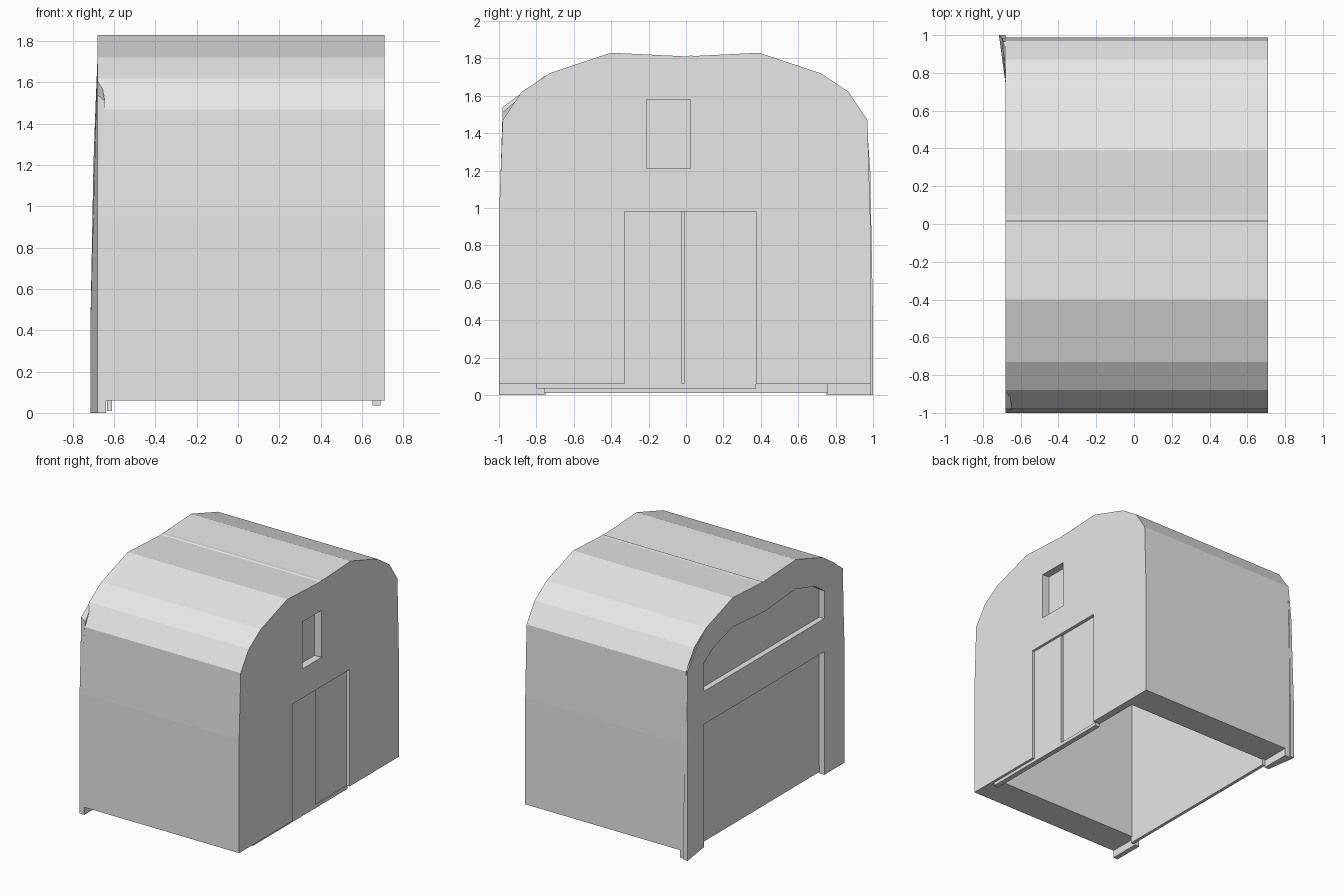
import bpy, bmesh

if "Cube" in bpy.data.objects:
    bpy.data.objects.remove(bpy.data.objects["Cube"])

grey = bpy.data.materials.new("plain_grey")
grey.diffuse_color = (0.8, 0.8, 0.8, 1)
grey.use_nodes = True
grey.node_tree.nodes["Principled BSDF"].inputs["Base Color"].default_value = grey.diffuse_color


def make(name, bm):
    bmesh.ops.recalc_face_normals(bm, faces=bm.faces)
    me = bpy.data.meshes.new(name)
    bm.to_mesh(me)
    bm.free()
    me.materials.append(grey)
    ob = bpy.data.objects.new(name, me)
    bpy.context.collection.objects.link(ob)
    return ob


def prism(name, profile, x0, x1):
    """Extrude a (y, z) outline along x."""
    bm = bmesh.new()
    a = [bm.verts.new((x0, y, z)) for y, z in profile]
    b = [bm.verts.new((x1, y, z)) for y, z in profile]
    n = len(a)
    bm.faces.new(a)
    bm.faces.new(b[::-1])
    for i in range(n):
        j = (i + 1) % n
        bm.faces.new((a[i], b[i], b[j], a[j]))
    return make(name, bm)


def box(name, x0, x1, y0, y1, z0, z1):
    return prism(name, [(y0, z0), (y1, z0), (y1, z1), (y0, z1)], x0, x1)


def hull(name, points):
    bm = bmesh.new()
    for p in points:
        bm.verts.new(p)
    bmesh.ops.convex_hull(bm, input=bm.verts)
    return make(name, bm)


def cut(target, cutter):
    mod = target.modifiers.new("cut", 'BOOLEAN')
    mod.operation = 'DIFFERENCE'
    mod.solver = 'EXACT'
    mod.object = cutter
    bpy.context.view_layer.objects.active = target
    bpy.ops.object.modifier_apply(modifier=mod.name)
    bpy.data.objects.remove(cutter)


# Body: outer section with a faceted roof and a shallow centre crease
outer = [(-1, 0.06), (-1, 0.95), (-0.98, 1.47), (-0.88, 1.62), (-0.73, 1.72),
         (-0.40, 1.83), (0.01, 1.81), (0.02, 1.815), (0.05, 1.813), (0.39, 1.83),
         (0.72, 1.72), (0.87, 1.62), (0.97, 1.47), (0.987, 0.9), (0.987, 0.06)]
arch = [(0.75, 1.45), (0.63, 1.53), (0.39, 1.60), (0, 1.57),
        (-0.39, 1.60), (-0.63, 1.53), (-0.75, 1.45)]
body = prism("body_shell", outer, -0.68, 0.71)

# Open-bottomed interior
cut(body, prism("cavity", [(-0.75, -0.1), (0.75, -0.1)] + arch, -0.61, 0.65))
# Recessed panels in the left end, above and below the belt
cut(body, prism("upper_recess", [(-0.75, 1.23), (0.75, 1.23)] + arch, -0.8, -0.635))
cut(body, box("lower_recess", -0.8, -0.635, -0.75, 0.75, -0.1, 0.97))
# Door opening and small window in the right end
cut(body, box("door_opening", 0.6, 0.8, -0.33, 0.375, -0.1, 0.98))
cut(body, box("window_opening", 0.6, 0.8, -0.21, 0.025, 1.21, 1.58))

# Door leaves, window pane and threshold
box("door_leaf_a", 0.65, 0.69, -0.33, -0.022, 0.04, 0.98)
box("door_leaf_b", 0.65, 0.683, -0.01, 0.375, 0.035, 0.98)
box("door_seal", 0.65, 0.67, -0.022, -0.01, 0.04, 0.98)
box("window_pane", 0.64, 0.65, -0.22, 0.04, 1.20, 1.59)
box("door_threshold", 0.65, 0.69, -0.80, 0.375, 0.035, 0.062)

# Lower edges of the left end
box("end_wall_foot", -0.635, -0.61, -0.76, 0.76, 0.01, 0.065)
for side, (y0, y1) in {"front": (-1, -0.75), "back": (0.75, 0.987)}.items():
    box(side + "_pillar_foot", -0.68, -0.64, y0, y1, 0, 0.06)

# Flared corner at the back of the left end, leaning in towards the roof
levels = [(0, 0.77, -0.715, 1.0), (0.4, 0.77, -0.715, 1.0), (1.2, 0.77, -0.70, 0.985),
          (1.48, 0.77, -0.69, 0.965), (1.70, 0.74, -0.681, 0.75)]
pts = []
for z, y_in, x_out, y_out in levels:
    pts += [(-0.68, y_in, z), (x_out, y_out, z), (-0.68, y_out, z)]
hull("flared_corner", pts)

# Small fin breaking through the front shoulder of the left end
hull("shoulder_fin", [(-0.68, -1.0, 0.9), (-0.68, -0.75, 1.71), (-0.645, -0.98, 1.51),
                      (-0.68, -0.98, 1.54), (-0.68, -0.90, 1.40)])
